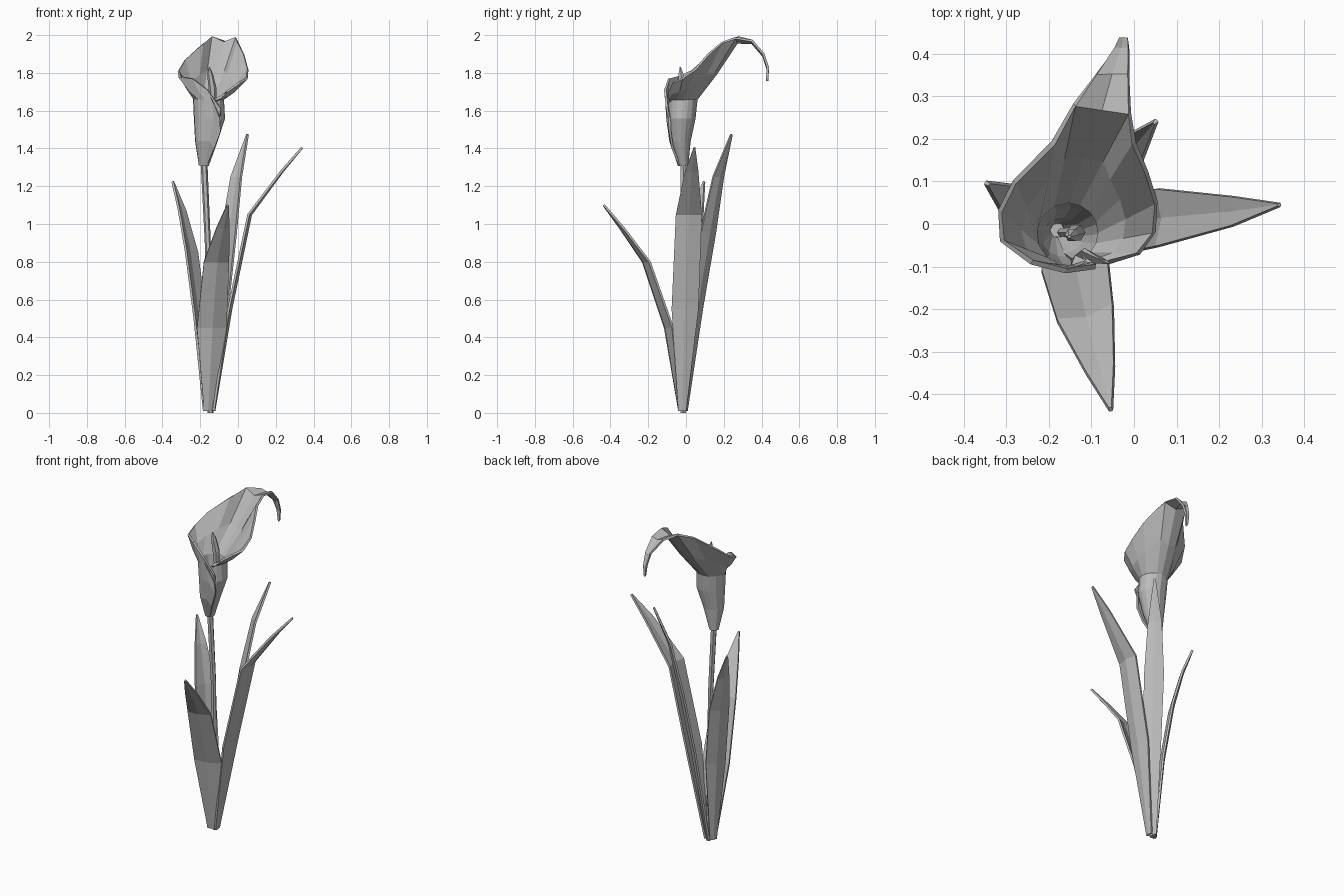
import bpy, bmesh
from math import sin, cos, radians
from mathutils import Vector

cube = bpy.data.objects.get("Cube")
if cube:
    bpy.data.objects.remove(cube, do_unlink=True)

grey = bpy.data.materials.new("plain grey")
grey.use_nodes = True
grey.diffuse_color = (0.5, 0.5, 0.5, 1)
grey.node_tree.nodes["Principled BSDF"].inputs["Base Color"].default_value = grey.diffuse_color


def loft(name, rows, closed=False, thickness=0.0, extra=None):
    """Skin rows of points; extra = (first column, rows) extends part of the last row."""
    bm = bmesh.new()
    grid = [[bm.verts.new(p) for p in row] for row in rows]

    def skin(lower, upper):
        count = len(lower)
        for i in range(count if closed else count - 1):
            j = (i + 1) % count
            bm.faces.new((lower[i], lower[j], upper[j], upper[i]))

    for lower, upper in zip(grid, grid[1:]):
        skin(lower, upper)
    if closed:
        bm.faces.new(grid[0])
        bm.faces.new(grid[-1])
    if extra:
        start, more = extra
        last = grid[-1][start:start + len(more[0])]
        for row in more:
            new = [bm.verts.new(p) for p in row]
            skin(last, new)
            last = new
    bmesh.ops.recalc_face_normals(bm, faces=bm.faces[:])
    mesh = bpy.data.meshes.new(name)
    bm.to_mesh(mesh)
    bm.free()
    mesh.materials.append(grey)
    obj = bpy.data.objects.new(name, mesh)
    bpy.context.collection.objects.link(obj)
    if thickness:
        mod = obj.modifiers.new("thickness", 'SOLIDIFY')
        mod.thickness = thickness
        mod.offset = 0
    return obj


def tube(name, path, sides=6):
    """Round tube through (x, y, z, radius) stations."""
    angles = [radians(360 * i / sides) for i in range(sides)]
    loft(name, [[(x + r * cos(a), y + r * sin(a), z) for a in angles]
                for x, y, z, r in path], closed=True)


def leaf(name, heading, path):
    """Creased blade through (x, y, z, half width); heading turns the width direction."""
    a = radians(heading)
    across = Vector((cos(a), sin(a), 0))
    outward = Vector((sin(a), -cos(a), 0))
    rows = []
    for x, y, z, w in path:
        c = Vector((x, y, z))
        rows.append([c - across * w, c + outward * w * 0.2, c + across * w])
    loft(name, rows, thickness=0.012)


# Leaves, each arching away from the shared base
leaf("front_leaf", 15, [(-.16, -.03, .01, .02), (-.14, -.09, .45, .08),
                        (-.115, -.21, .8, .068), (-.08, -.34, .98, .035),
                        (-.055, -.435, 1.1, .004)])
leaf("left_leaf", 90, [(-.13, -.02, .01, .02), (-.05, -.005, .55, .07),
                       (.055, .015, 1.05, .068), (.23, .03, 1.28, .035),
                       (.34, .045, 1.405, .004)])
leaf("back_leaf", 135, [(-.145, -.01, .01, .02), (-.09, .05, .55, .05),
                        (-.05, .115, .95, .055), (-.01, .17, 1.25, .038),
                        (.05, .24, 1.475, .004)])
leaf("right_leaf", 240, [(-.17, -.02, .01, .02), (-.2, 0, .5, .06),
                         (-.245, .03, .85, .06), (-.295, .06, 1.07, .035),
                         (-.345, .095, 1.225, .004)])

# Stem and the spike inside the flower
tube("stem", [(-.145, -.015, 0, .016), (-.16, -.01, .9, .016), (-.18, -.015, 1.33, .018)])
tube("flower_spike", [(-.17, -.02, 1.34, .01), (-.13, -.02, 1.62, .016),
                      (-.135, -.02, 1.72, .021), (-.147, -.026, 1.79, .016),
                      (-.152, -.03, 1.83, .004)])

# Flower: a wrapped funnel, from the outer front flap round the back to the inner flap
rim = [Vector(p) for p in (
    (-.09, -.1, 1.61), (-.16, -.11, 1.71), (-.24, -.09, 1.77), (-.31, -.04, 1.78),
    (-.315, .03, 1.81), (-.28, .1, 1.87), (-.19, .19, 1.95), (-.14, .28, 1.99),
    (-.075, .27, 1.96), (-.01, .26, 1.985), (0, .19, 1.96), (.03, .12, 1.9),
    (.052, .05, 1.82), (.047, -.02, 1.77), (.01, -.07, 1.75), (-.06, -.09, 1.7),
    (-.12, -.06, 1.66))]
BACK = 8
BASE = 1.31
TOP = 1.66

# Funnel stations: centre x, centre y, height, x radius, y radius
stations = [(-.18, -.015, BASE, .022, .022), (-.165, -.03, 1.44, .058, .052),
            (-.148, -.025, 1.56, .082, .074), (-.153, -.022, TOP, .082, .082)]


def column_angle(i):
    step = 27.5 if i < BACK else 22
    return radians(90 - (i - BACK) * step)


rows = []
for cx, cy, z, rx, ry in stations:
    row = []
    for i, edge in enumerate(rim):
        a = column_angle(i)
        spiral = 1.04 - 0.012 * i
        squash = min(1, (edge.z - 0.05 - BASE) / (TOP - BASE))
        row.append(Vector((cx + rx * spiral * cos(a), cy + ry * spiral * sin(a),
                           BASE + (z - BASE) * squash)))
    rows.append(row)
rows.append([p.lerp(edge, 0.48) - Vector((0, 0, 0.01)) for p, edge in zip(rows[-1], rim)])
rows.append(rim)

# Curled tip continuing the three back columns: left x, right x, y, height
tip = [[(left, y, z), ((left + right) / 2, y, z - 0.012), (right, y, z)]
       for left, right, y, z in ((-.09, -.013, .35, 1.97), (-.048, -.012, .41, 1.9),
                                 (-.036, -.014, .433, 1.83), (-.028, -.016, .43, 1.77))]
loft("flower", rows, thickness=0.012, extra=(BACK - 1, tip))
